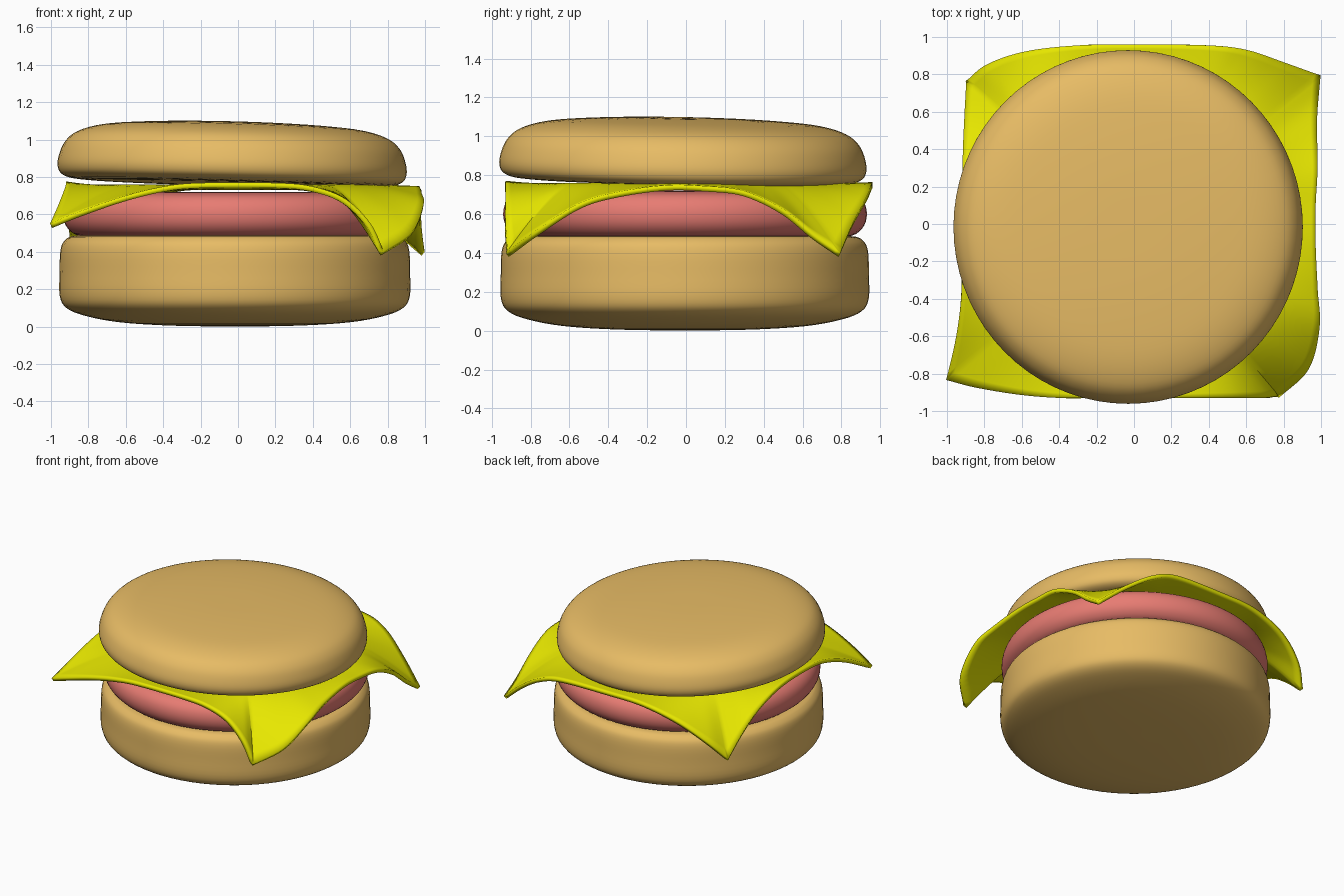
import bpy, bmesh, math
from mathutils import Vector

if "Cube" in bpy.data.objects:
    bpy.data.objects.remove(bpy.data.objects["Cube"])


def material(name, rgb):
    m = bpy.data.materials.new(name)
    m.diffuse_color = (*rgb, 1)
    m.use_nodes = True
    m.node_tree.nodes["Principled BSDF"].inputs["Base Color"].default_value = m.diffuse_color
    return m


def smooth_path(pts, steps):
    """Catmull-Rom curve through the points, ends included."""
    p = [Vector(q) for q in pts]
    p = [2 * p[0] - p[1]] + p + [2 * p[-1] - p[-2]]
    out = []
    for a, b, c, d in zip(p, p[1:], p[2:], p[3:]):
        for k in range(steps):
            t = k / steps
            out.append(0.5 * (2 * b + (c - a) * t + (2 * a - 5 * b + 4 * c - d) * t * t
                              + (3 * b - a - 3 * c + d) * t ** 3))
    return out + [p[-2]]


def finish(name, bm, mat):
    bmesh.ops.recalc_face_normals(bm, faces=bm.faces)
    me = bpy.data.meshes.new(name)
    bm.to_mesh(me)
    bm.free()
    me.materials.append(mat)
    ob = bpy.data.objects.new(name, me)
    bpy.context.collection.objects.link(ob)
    bpy.ops.object.select_all(action='DESELECT')
    ob.select_set(True)
    bpy.context.view_layer.objects.active = ob
    bpy.ops.object.shade_smooth_by_angle(angle=math.radians(50))
    return ob


def rings_to_mesh(bm, rings, poles):
    """Join closed rings of points, with a fan at each pole point."""
    loops = [[bm.verts.new(v) for v in r] for r in rings]
    n = len(loops[0])
    for a, b in zip(loops, loops[1:]):
        for i in range(n):
            j = (i + 1) % n
            bm.faces.new((a[i], a[j], b[j], b[i]))
    for pole, loop in zip(poles, (loops[0], loops[-1])):
        c = bm.verts.new(pole)
        for i in range(n):
            bm.faces.new((c, loop[i], loop[(i + 1) % n]))


def lathe(name, profile, mat, loc, sy=1.0, tilt=(0, 0, 0), seg=72):
    path = smooth_path([(r, 0, z) for r, z in profile], 4)
    rings = [[(p.x * math.cos(2 * math.pi * i / seg),
               p.x * sy * math.sin(2 * math.pi * i / seg), p.z) for i in range(seg)]
             for p in path[1:-1]]
    bm = bmesh.new()
    rings_to_mesh(bm, rings, (path[0], path[-1]))
    ob = finish(name, bm, mat)
    ob.location, ob.rotation_euler = loc, tilt
    return ob


bread = material("bread", (0.8, 0.5, 0.13))
meat = material("meat", (0.8, 0.2, 0.17))
yellow = material("cheese", (0.8, 0.8, 0.0))

# Bottom bun
lathe("bottom_bun", [(0, 0), (0.35, 0.006), (0.62, 0.024), (0.8, 0.058), (0.9, 0.10),
                     (0.936, 0.165), (0.937, 0.29), (0.932, 0.41), (0.905, 0.465),
                     (0.84, 0.487), (0.6, 0.49), (0, 0.49)],
      bread, (-0.017, -0.006, 0), 1.011)

# Patty
lathe("patty", [(0, 0.475), (0.6, 0.475), (0.82, 0.482), (0.9, 0.525), (0.925, 0.60),
                (0.9, 0.675), (0.82, 0.712), (0.6, 0.72), (0, 0.72)],
      meat, (-0.01, -0.005, 0), 1.012)

# Top bun, leaning slightly to the back right
lathe("top_bun", [(0, -0.135), (0.6, -0.135), (0.82, -0.13), (0.905, -0.11), (0.933, -0.065),
                  (0.926, 0.0), (0.895, 0.07), (0.83, 0.125), (0.7, 0.164), (0.5, 0.183),
                  (0.25, 0.193), (0, 0.195)],
      bread, (-0.03, -0.015, 0.9), 1.012, (-0.02, 0.026, 0))

# Cheese slice: four wavy edges meeting in drooping corners
edges = [
    [(-1.0, -.83, .54), (-.85, -.87, .60), (-.62, -.91, .68), (-.4, -.93, .735), (-.2, -.93, .755),
     (.2, -.93, .755), (.4, -.93, .735), (.57, -.93, .67), (.7, -.93, .54), (.77, -.92, .39)],
    [(.77, -.92, .39), (.93, -.77, .50), (.99, -.55, .64), (.98, -.35, .70), (.97, -.1, .735),
     (.97, .1, .73), (.98, .3, .705), (.975, .5, .61), (.98, .66, .48), (.99, .79, .39)],
    [(.99, .79, .39), (.8, .86, .55), (.6, .93, .68), (.4, .955, .74), (0, .96, .75),
     (-.3, .955, .74), (-.58, .92, .66), (-.78, .85, .53), (-.89, .76, .40)],
    [(-.89, .76, .40), (-.9, .6, .54), (-.91, .42, .66), (-.92, .15, .75), (-.92, -.2, .76),
     (-.925, -.4, .73), (-.95, -.6, .66), (-1.0, -.83, .54)],
]
rim = [p for e in edges for p in smooth_path(e, 6)[:-1]]
top, inner = 0.745, 0.76
rings = []
for k in range(1, 13):
    ring = []
    for p in rim:
        R = p.xy.length
        r = inner * k / 3 if k <= 3 else inner + (R - inner) * (k - 3) / 9
        f = max(0, (r - inner) / (R - inner)) ** 1.4
        ring.append((p.x * r / R, p.y * r / R, top + (p.z - top) * f))
    rings.append(ring)
bm = bmesh.new()
rings_to_mesh(bm, rings, ((0, 0, top),))
cheese = finish("cheese_slice", bm, yellow)
solid = cheese.modifiers.new("thickness", 'SOLIDIFY')
solid.thickness, solid.offset = 0.028, 0
